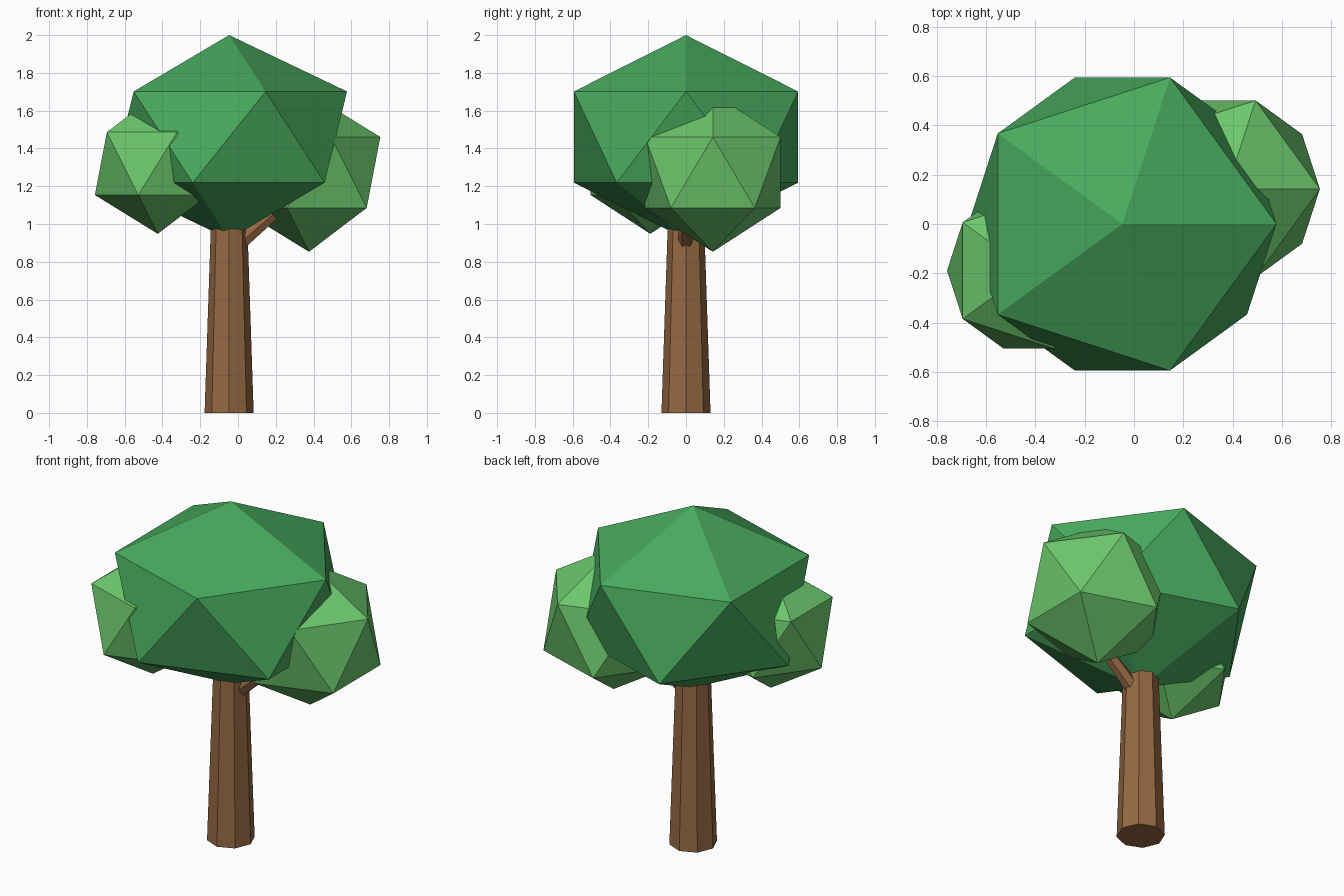
import bpy
from mathutils import Vector

if "Cube" in bpy.data.objects:
    bpy.data.objects.remove(bpy.data.objects["Cube"])


def material(name, rgb):
    mat = bpy.data.materials.new(name)
    mat.diffuse_color = (*rgb, 1)
    mat.use_nodes = True
    mat.node_tree.nodes["Principled BSDF"].inputs["Base Color"].default_value = mat.diffuse_color
    return mat


bark = material("bark", (0.30, 0.14, 0.055))
dark_leaf = material("dark_leaf", (0.065, 0.40, 0.11))
light_leaf = material("light_leaf", (0.15, 0.57, 0.15))


def finish(name, mat):
    obj = bpy.context.object
    obj.name = name
    obj.data.materials.append(mat)
    return obj


def tapered_limb(name, start, end, r1, r2, sides):
    """Flat-sided tapered limb between two points."""
    a, b = Vector(start), Vector(end)
    axis = b - a
    bpy.ops.mesh.primitive_cone_add(
        vertices=sides, radius1=r1, radius2=r2, depth=axis.length,
        location=(a + b) / 2, rotation=(0, axis.angle(Vector((0, 0, 1))), 0))
    return finish(name, bark)


def foliage(name, centre, radius, height, mat):
    """Icosahedron leaf clump, squashed to the given half height."""
    bpy.ops.mesh.primitive_ico_sphere_add(subdivisions=1, radius=1, location=centre)
    bpy.context.object.scale = (radius, radius, height)
    return finish(name, mat)


# Trunk and side branch
tapered_limb("trunk", (-0.047, 0, 0), (-0.047, 0, 1.1), 0.13, 0.093, 8)
tapered_limb("branch", (-0.04, 0, 0.855), (0.31, 0, 1.16), 0.044, 0.032, 6)

# Leaf clumps
foliage("main_canopy", (-0.047, 0, 1.46), 0.698, 0.54, dark_leaf)
foliage("right_foliage", (0.376, 0.142, 1.273), 0.422, 0.42, light_leaf)
foliage("left_foliage", (-0.425, -0.189, 1.32), 0.372, 0.372, light_leaf)
